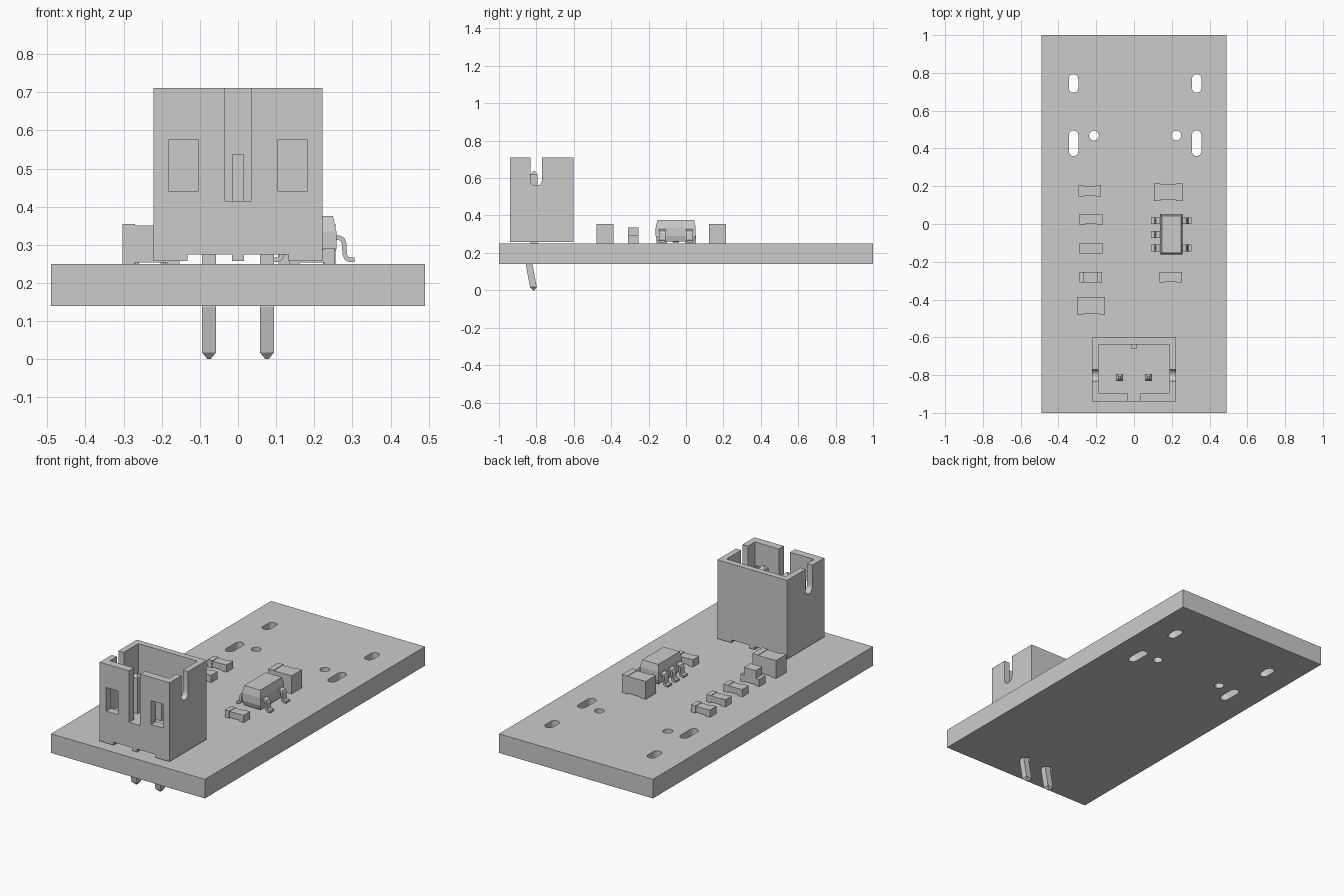
import bpy, bmesh
from math import sin, cos, pi
from mathutils import Vector

if "Cube" in bpy.data.objects:
    bpy.data.objects.remove(bpy.data.objects["Cube"], do_unlink=True)

grey = bpy.data.materials.new("plain_grey")
grey.use_nodes = True
COLOUR = (0.6, 0.6, 0.6, 1)
grey.diffuse_color = COLOUR
grey.node_tree.nodes["Principled BSDF"].inputs["Base Color"].default_value = COLOUR


def loft(name, rings):
    """Closed solid through rings that share one point count."""
    bm = bmesh.new()
    loops = [[bm.verts.new(p) for p in ring] for ring in rings]
    n = len(loops[0])
    for a, b in zip(loops, loops[1:]):
        for i in range(n):
            bm.faces.new((a[i], a[(i + 1) % n], b[(i + 1) % n], b[i]))
    bm.faces.new(loops[0][::-1])
    bm.faces.new(loops[-1])
    bmesh.ops.recalc_face_normals(bm, faces=bm.faces)
    mesh = bpy.data.meshes.new(name)
    bm.to_mesh(mesh)
    bm.free()
    mesh.materials.append(grey)
    ob = bpy.data.objects.new(name, mesh)
    bpy.context.collection.objects.link(ob)
    return ob


def prism(name, profile, axis, lo, hi):
    """Extrude a 2D profile along the given axis."""
    def place(p, t):
        q = list(p)
        q.insert(axis, t)
        return q
    return loft(name, [[place(p, t) for p in profile] for t in (lo, hi)])


def rect(x0, x1, y0, y1):
    return [(x0, y0), (x1, y0), (x1, y1), (x0, y1)]


def box(name, x0, x1, y0, y1, z0, z1):
    return prism(name, rect(x0, x1, y0, y1), 2, z0, z1)


def capsule(x, y0, y1, r, steps=10):
    """Upright slot outline with round ends; y0 == y1 gives a circle."""
    top = [(x + r * cos(pi * i / steps), y1 + r * sin(pi * i / steps)) for i in range(steps + 1)]
    low = [(x - r * cos(pi * i / steps), y0 - r * sin(pi * i / steps)) for i in range(steps + 1)]
    return top + low if y1 > y0 else top[:-1] + low[:-1]


def cut(ob, cutters):
    """Subtract the cutters, bake the result and remove them."""
    for c in cutters:
        mod = ob.modifiers.new("cut", 'BOOLEAN')
        mod.operation, mod.solver, mod.object = 'DIFFERENCE', 'EXACT', c
    bpy.context.view_layer.update()
    baked = bpy.data.meshes.new_from_object(
        ob.evaluated_get(bpy.context.evaluated_depsgraph_get()))
    ob.modifiers.clear()
    ob.data = baked
    for c in cutters:
        bpy.data.objects.remove(c, do_unlink=True)
    bpy.ops.object.select_all(action='DESELECT')
    ob.select_set(True)
    bpy.context.view_layer.objects.active = ob
    bpy.ops.object.shade_smooth_by_angle()


def ribbon(path, t):
    """Outline of a bent strip of thickness t along a 2D path."""
    pts = [Vector(p) for p in path]
    left, right = [], []
    for i, p in enumerate(pts):
        d = (pts[min(i + 1, len(pts) - 1)] - pts[max(i - 1, 0)]).normalized()
        n = Vector((-d.y, d.x)) * t / 2
        left.append(p + n)
        right.append(p - n)
    return left + right[::-1]


BOARD_TOP = 0.25
PIN_X = (-0.076, 0.076)

# Board with mounting slots, round holes and pin holes
board = box("board", -0.49, 0.49, -1, 1, 0.14, BOARD_TOP)
holes = []
for x in (-0.32, 0.332):
    holes += [capsule(x, 0.385, 0.47, 0.025), capsule(x, 0.72, 0.768, 0.025)]
holes += [capsule(x, 0.468, 0.468, 0.026) for x in (-0.212, 0.224)]
holes += [capsule(x, -0.83, -0.83, 0.029) for x in PIN_X]
cut(board, [prism("hole_cutter", h, 2, 0, 0.4) for h in holes])

# Socket housing: cavity, front slot, windows, side slots, foot recesses
housing = box("socket_housing", -0.222, 0.222, -0.94, -0.602, 0.257, 0.711)
cutters = [
    box("cavity", -0.188, 0.188, -0.895, -0.637, 0.415, 0.8),
    box("front_slot", -0.035, 0.035, -1, -0.87, 0.415, 0.8),
]
for s in (-1, 1):
    x0, x1 = sorted((s * 0.105, s * 0.181))
    cutters.append(box("window", x0, x1, -1, -0.87, 0.44, 0.576))
    x0, x1 = sorted((s * 0.16, s * 0.3))
    cutters.append(prism("side_slot", capsule(-0.801, 0.59, 0.9, 0.031), 0, x0, x1))
    x0, x1 = sorted((s * 0.016, s * 0.133))
    cutters.append(box("recess", x0, x1, -1, -0.5, 0.2, 0.274))
cut(housing, cutters)
box("socket_key_rib", -0.015, 0.015, -0.658, -0.63, 0.41, 0.538)

# Contact pins, kinked below the housing and pointed at both ends
PIN_RINGS = [(-0.814, 0, 0.004), (-0.816, 0.017, 0.018), (-0.838, 0.135, 0.018),
             (-0.836, 0.17, 0.018), (-0.813, 0.25, 0.018), (-0.813, 0.62, 0.018),
             (-0.813, 0.637, 0.005)]
for name, x in zip(("right_pin", "left_pin"), PIN_X):
    loft(name, [[(x - h, y - h, z), (x + h, y - h, z), (x + h, y + h, z), (x - h, y + h, z)]
                for y, z, h in PIN_RINGS])


def chip(name, x, y, half_x, half_y, z1, cap):
    """Chip part: slightly slimmer body between two end caps."""
    box(name + "_body", x - half_x + cap, x + half_x - cap,
        y - half_y + 0.003, y + half_y - 0.003, BOARD_TOP + 0.004, z1 - 0.003)
    for side, s in (("right", -1), ("left", 1)):
        a, b = sorted((x + s * half_x, x + s * (half_x - cap)))
        box(f"{name}_{side}_cap", a, b, y - half_y, y + half_y, BOARD_TOP, z1)


# Small and large chip parts
for i, (x, y) in enumerate([(-0.235, 0.175), (-0.228, 0.025), (-0.228, -0.13), (0.194, -0.282)]):
    chip(f"small_chip_{i + 1}", x, y, 0.06, 0.029, 0.292, 0.028)
for i, (x, y) in enumerate([(-0.228, -0.433), (0.181, 0.169)]):
    chip(f"large_chip_{i + 1}", x, y, 0.075, 0.046, 0.354, 0.033)

# Indicator lamp: base with a raised lens
chip("lamp_base", -0.229, -0.282, 0.06, 0.029, 0.292, 0.022)
box("lamp_lens", -0.267, -0.191, -0.311, -0.253, 0.28, 0.337)

# Five-legged chip with a drafted body
CX, CY = 0.198, -0.055
loft("regulator_body", [
    [(CX + sx * hx, CY + sy * hy, z) for sx, sy in ((-1, -1), (1, -1), (1, 1), (-1, 1))]
    for hx, hy, z in ((0.052, 0.098, 0.262), (0.06, 0.107, 0.29), (0.06, 0.107, 0.335),
                      (0.051, 0.098, 0.375))])
LEG = [(0.05, 0.318), (0.068, 0.318), (0.076, 0.314), (0.08, 0.305),
       (0.082, 0.275), (0.086, 0.265), (0.093, 0.261), (0.107, 0.261)]
for side, s, rows in (("left", 1, (-1, 1)), ("right", -1, (-1, 0, 1))):
    for row in rows:
        y = CY + row * 0.072
        outline = [(CX + s * p.x, p.y) for p in ribbon(LEG, 0.012)]
        prism(f"regulator_{side}_leg_{row + 2}", outline, 1, y - 0.018, y + 0.018)
